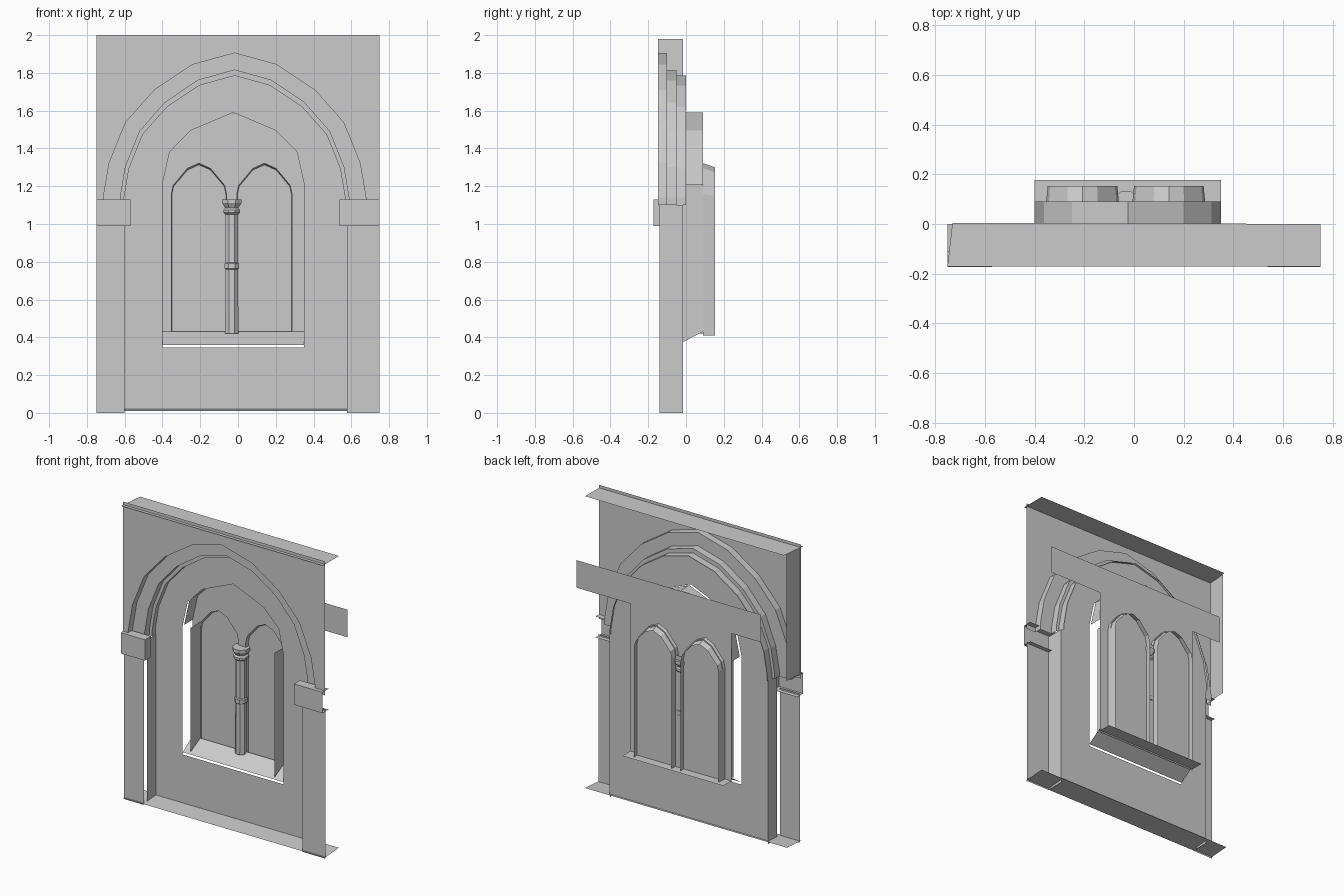
import bpy, bmesh, math
from mathutils import Vector

if "Cube" in bpy.data.objects:
    bpy.data.objects.remove(bpy.data.objects["Cube"])


def make(name, bm):
    bmesh.ops.remove_doubles(bm, verts=bm.verts[:], dist=0.0005)
    me = bpy.data.meshes.new(name)
    bm.to_mesh(me)
    bm.free()
    ob = bpy.data.objects.new(name, me)
    bpy.context.collection.objects.link(ob)
    return ob


def arch(cx, w, foot, spring, apex, half):
    """Pointed arch outline in x/z; half = (width share, rise share) points from springing to apex."""
    h = apex - spring
    left = [(cx - w * u, spring + h * v) for u, v in half]
    right = [(2 * cx - x, z) for x, z in reversed(left[:-1])]
    return [(cx - w, foot)] + left + right + [(cx + w, foot)]


def rect(x0, x1, z0, z1):
    return [(x0, z0), (x0, z1), (x1, z1), (x1, z0)]


def sheet(name, y, outline, holes=()):
    """Flat upright sheet with optional holes."""
    bm = bmesh.new()
    edges = []
    for loop in [outline, *holes]:
        vs = [bm.verts.new((x, y, z)) for x, z in loop]
        edges += [bm.edges.new((vs[i - 1], vs[i])) for i in range(len(vs))]
    bmesh.ops.triangle_fill(bm, edges=edges, use_beauty=True, normal=Vector((0, -1, 0)))
    return make(name, bm)


def reveal(name, pts, y0, y1, back=None):
    """Band running along an outline from y0 to y1."""
    bm = bmesh.new()
    a = [bm.verts.new((x, y0, z)) for x, z in pts]
    b = [bm.verts.new((x, y1, z)) for x, z in (back or pts)]
    for i in range(len(pts) - 1):
        bm.faces.new((a[i], a[i + 1], b[i + 1], b[i]))
    return make(name, bm)


def quad(name, *co):
    bm = bmesh.new()
    bm.faces.new([bm.verts.new(c) for c in co])
    return make(name, bm)


FRONT, BACK = -0.148, -0.016
CX, WX = -0.018, -0.025
BIG = [(1, 0), (0.955, 0.24), (0.83, 0.52), (0.61, 0.745), (0.32, 0.92), (0, 1)]
MID = [(1, 0), (0.90, 0.45), (0.60, 0.75), (0, 1)]
SMALL = [(1, 0), (0.93, 0.28), (0.42, 0.83), (0, 1)]

# Nested arch outlines, all with matching point counts
outer = arch(CX, 0.695, 1.10, 1.14, 1.905, BIG)
middle = arch(CX, 0.605, 1.10, 1.14, 1.815, BIG)
inner = arch(CX, 0.585, 1.10, 1.14, 1.785, BIG)
window = arch(WX, 0.375, 0.345, 1.21, 1.59, MID)
lights = [arch(cx, 0.14, 0.41, 1.15, 1.30, SMALL) for cx in (-0.207, 0.14)]
lights_out = [arch(cx, 0.146, 0.41, 1.16, 1.322, SMALL) for cx in (-0.207, 0.14)]

# Front spandrel above the big arch
sheet("spandrel_wall", FRONT, [(-0.75, 1.10), (-0.75, 2.0), (0.75, 2.0), (0.75, 1.10)] + outer[::-1])

# Stepped archivolt
reveal("archivolt_outer_band", outer, FRONT, -0.10)
sheet("archivolt_outer_face", -0.10, outer + middle[::-1])
reveal("archivolt_middle_band", middle, -0.10, -0.05)
sheet("archivolt_inner_face", -0.05, middle + inner[::-1])
reveal("archivolt_inner_band", inner, -0.05, 0.0)

# Recessed back wall with the window opening
sheet("recess_wall", BACK, [(-0.60, 0.02), (-0.60, 1.09)] + inner + [(0.58, 1.09), (0.58, 0.02)], [window])

# Pilasters, inner jambs and imposts
for side, xo, xi, xc, yj in (("left", -0.75, -0.60, -0.57, -0.11), ("right", 0.75, 0.577, 0.537, -0.14)):
    sheet(side + "_pilaster", -0.14, rect(xo, xi, 0, 1.0))
    quad(side + "_pilaster_jamb", (xi, yj, 0), (xi, BACK, 0), (xi, BACK, 1.1), (xi, yj, 1.1))
    sheet(side + "_impost", -0.173, rect(xo, xc, 0.99, 1.13))
    quad(side + "_impost_side", (xc, -0.173, 0.99), (xc, -0.11, 0.99), (xc, -0.11, 1.13), (xc, -0.173, 1.13))
    for part, z in (("top", 1.13), ("underside", 0.99)):
        quad(side + "_impost_" + part, (xo, -0.173, z), (xc, -0.173, z), (xc, -0.11, z), (xo, -0.11, z))

# Outer edge caps: left return, top and floor
quad("left_return", (-0.745, FRONT, 1.13), (-0.735, BACK, 1.13), (-0.735, BACK, 1.98), (-0.745, FRONT, 1.98))
quad("top_cap", (-0.75, -0.17, 1.98), (0.75, -0.17, 1.98), (0.75, 0.0, 1.98), (-0.73, 0.005, 1.98))
quad("floor_strip", (-0.75, -0.15, 0.01), (0.75, -0.15, 0.01), (0.75, 0.0, 0.02), (-0.75, 0.0, 0.02))

# Window reveal: arch head, jambs set in from the opening, and sloping sill
reveal("window_reveal_head", window[1:-1], 0.0, 0.09)
for name, x in (("left", -0.343), ("right", 0.283)):
    quad(name + "_window_jamb", (x, BACK, 0.375), (x, 0.09, 0.43), (x, 0.09, 1.21), (x, BACK, 1.21))
quad("sloped_sill", (-0.40, BACK, 0.36), (0.35, BACK, 0.36), (0.35, 0.09, 0.43), (-0.40, 0.09, 0.43))
quad("inner_sill", (-0.40, 0.09, 0.41), (0.35, 0.09, 0.41), (0.35, 0.176, 0.41), (-0.40, 0.176, 0.41))

# Tracery panel: tall body below a wide band
sheet("tracery_panel", 0.09,
      [(-0.40, 0.40), (-0.40, 1.40), (-0.62, 1.40), (-0.62, 1.585), (0.75, 1.585),
       (0.75, 1.40), (0.35, 1.40), (0.35, 0.40)], lights_out)
for i, (a, b) in enumerate(zip(lights_out, lights)):
    reveal("light_reveal_%d" % (i + 1), a, 0.09, 0.153, b)

# Glazing behind both lights
sheet("window_glass", 0.115, rect(-0.352, 0.285, 0.41, 1.16))
for i, l in enumerate(lights_out):
    sheet("glass_head_%d" % (i + 1), 0.115, l[1:-1])

# Lathed mullion column with rings and capital
profile = [(0.038, 0.42), (0.036, 0.76), (0.042, 0.765), (0.042, 0.79), (0.036, 0.795),
           (0.036, 1.05), (0.048, 1.06), (0.048, 1.075), (0.038, 1.085), (0.055, 1.11), (0.055, 1.13)]
bm = bmesh.new()
N = 8
rings = [[bm.verts.new((-0.033 + r * math.cos(2 * math.pi * (k + 0.5) / N),
                        0.08 + r * math.sin(2 * math.pi * (k + 0.5) / N), z)) for k in range(N)]
         for r, z in profile]
for p, q in zip(rings, rings[1:]):
    for k in range(N):
        bm.faces.new((p[k - 1], p[k], q[k], q[k - 1]))
bm.faces.new(rings[-1])
make("mullion_column", bm)
